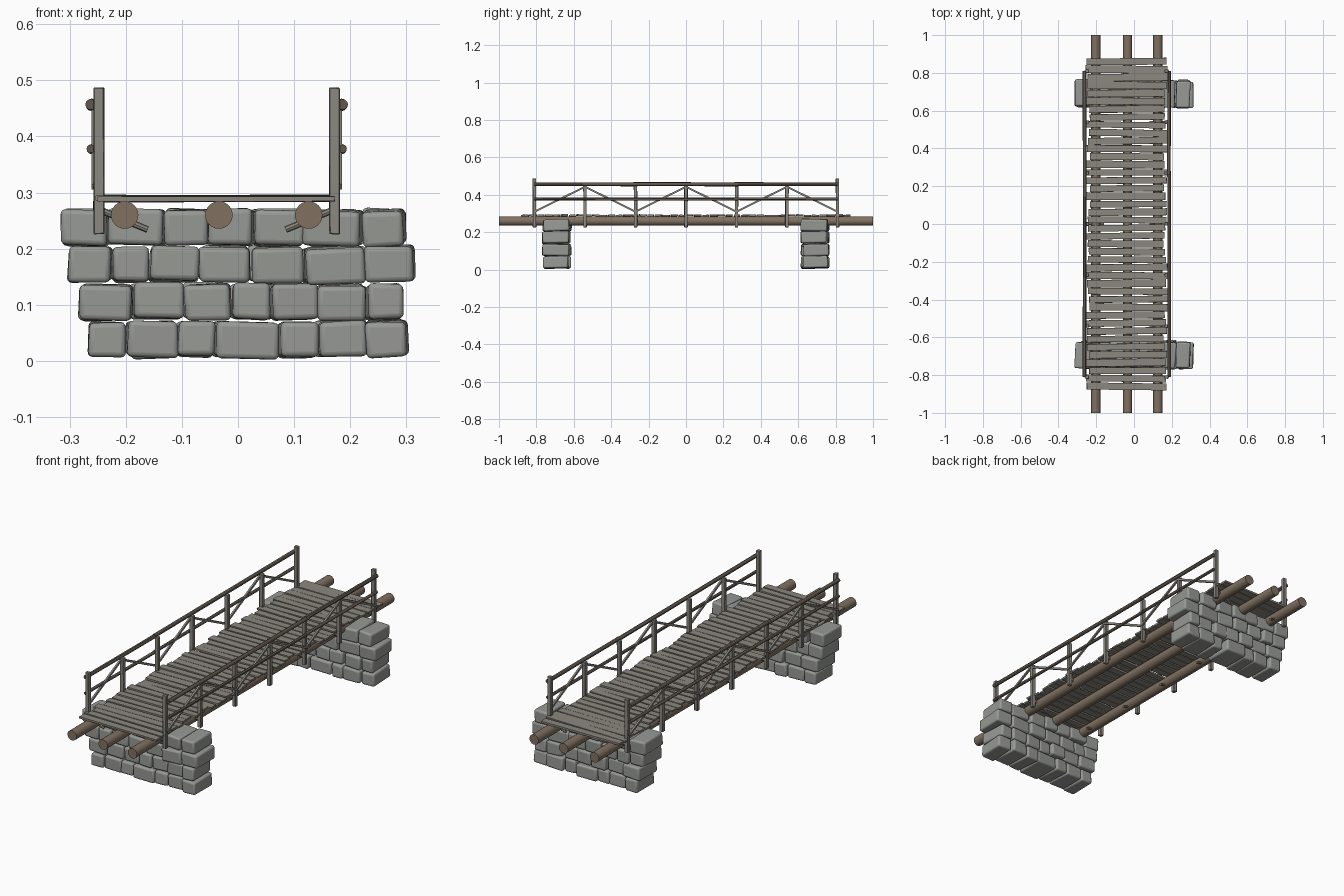
import bpy, bmesh, math, random
from mathutils import Vector, Matrix, Euler

if "Cube" in bpy.data.objects:
    bpy.data.objects.remove(bpy.data.objects["Cube"])

random.seed(7)
R = random.uniform


def material(name, rgb):
    m = bpy.data.materials.new(name)
    m.diffuse_color = (*rgb, 1)
    m.use_nodes = True
    m.node_tree.nodes["Principled BSDF"].inputs["Base Color"].default_value = m.diffuse_color
    return m


LOG = material("log_wood", (0.22, 0.165, 0.12))
RAIL = material("rail_wood", (0.12, 0.095, 0.075))
PLANK = material("weathered_wood", (0.26, 0.245, 0.215))
STONE = material("stone", (0.31, 0.32, 0.30))


def finish(name, bm, mat, bevel=0, segments=1, angle=30):
    bmesh.ops.recalc_face_normals(bm, faces=bm.faces)
    me = bpy.data.meshes.new(name)
    bm.to_mesh(me)
    bm.free()
    me.materials.append(mat)
    ob = bpy.data.objects.new(name, me)
    bpy.context.collection.objects.link(ob)
    if bevel:
        mod = ob.modifiers.new("bevel", "BEVEL")
        mod.width, mod.segments = bevel, segments
    bpy.ops.object.select_all(action="DESELECT")
    ob.select_set(True)
    bpy.context.view_layer.objects.active = ob
    bpy.ops.object.shade_smooth_by_angle(angle=math.radians(angle))
    return ob


def box(bm, center, size, rot=(0, 0, 0), jitter=0):
    mat = (Matrix.Translation(center) @ Euler(rot).to_matrix().to_4x4()
           @ Matrix.Diagonal((*size, 1)))
    verts = bmesh.ops.create_cube(bm, size=1, matrix=mat)["verts"]
    for v in verts:
        v.co += Vector((R(-1, 1), R(-1, 1), R(-1, 1))) * jitter


def rod(bm, a, b, radius, sides=12):
    a, b = Vector(a), Vector(b)
    d = b - a
    mat = Matrix.Translation((a + b) / 2) @ d.to_track_quat("Z", "Y").to_matrix().to_4x4()
    bmesh.ops.create_cone(bm, cap_ends=True, segments=sides, radius1=radius,
                          radius2=radius, depth=d.length, matrix=mat)


# Three long carrying logs
for i, x in enumerate((-0.202, -0.034, 0.126)):
    bm = bmesh.new()
    rod(bm, (x, -1, 0.26), (x, 1, 0.26), 0.0245, 24)
    finish(f"log_beam_{i + 1}", bm, LOG)

# Uneven deck planks
bm = bmesh.new()
count = 42
for i in range(count):
    end = i in (0, count - 1)
    y = -0.86 + 1.72 * i / (count - 1)
    left, right = -0.243 + R(-0.015, 0.012), 0.168 + R(-0.012, 0.012)
    if end:
        left, right = -0.25, 0.172
    box(bm, ((left + right) / 2, y, 0.289 + (0 if end else R(-0.001, 0.002))),
        (right - left, 0.036 + R(-0.004, 0.004), 0.009),
        (0, 0 if end else R(-0.006, 0.006), R(-0.018, 0.018)), 0.0008)
finish("deck_planks", bm, PLANK)

# Railings on both sides
post_ys = [-0.81 + 0.27 * i for i in range(7)]
for name, px, s, log_x in (("left", -0.248, -1, -0.202), ("right", 0.172, 1, 0.126)):
    posts, braces, pegs = bmesh.new(), bmesh.new(), bmesh.new()
    for i, y in enumerate(post_ys):
        top = 0.487 if i in (0, 6) else 0.455
        box(posts, (px, y, (top + 0.226) / 2), (0.019, 0.018, top - 0.226), jitter=0.0008)
        # slanted peg tying each post through the outer log
        rod(pegs, (px, y, 0.27), (log_x - s * 0.041, y, 0.234), 0.006, 8)
    for i in range(6):
        z0, z1 = (0.31, 0.443) if i % 2 == 0 else (0.443, 0.31)
        a = Vector((px + s * 0.009, post_ys[i], z0))
        b = Vector((px + s * 0.009, post_ys[i + 1], z1))
        d = b - a
        box(braces, (a + b) / 2, (0.009, d.length, 0.010), (math.atan2(d.z, d.y), 0, 0))
    finish(name + "_posts", posts, PLANK, 0.0015)
    finish(name + "_diagonal_braces", braces, PLANK)
    finish(name + "_pegs", pegs, PLANK)
    # handrail and middle rail, each of two lapped poles
    for part, z, r in (("handrail", 0.457, 0.0095), ("middle_rail", 0.378, 0.0075)):
        bm = bmesh.new()
        split = s * 0.27
        x = px + s * 0.0145
        rod(bm, (x, -0.81, z), (x - s * 0.001, split + 0.01, z - 0.002), r)
        rod(bm, (x - s * 0.002, split - 0.01, z + 0.001), (x, 0.81, z), r)
        finish(f"{name}_{part}", bm, RAIL)

# Stone piers: joint positions along x for each course, bottom to top
COURSES = (
    (-0.267, -0.200, -0.108, -0.043, 0.072, 0.143, 0.228, 0.302),
    (-0.282, -0.188, -0.095, -0.011, 0.058, 0.140, 0.228, 0.293),
    (-0.302, -0.225, -0.158, -0.071, 0.023, 0.118, 0.226, 0.315),
    (-0.314, -0.230, -0.130, -0.050, 0.028, 0.118, 0.223, 0.297),
)
for name, side in (("front", -1), ("back", 1)):
    bm = bmesh.new()
    for row, joints in enumerate(COURSES):
        z = 0.039 + 0.0665 * row
        for k, (x0, x1) in enumerate(zip(joints, joints[1:])):
            if side > 0 and 0 < k < 6:
                x0, x1 = x0 + R(-0.008, 0.008), x1 + R(-0.008, 0.008)
            box(bm, ((x0 + x1) / 2, side * 0.69 + R(-0.008, 0.008), z + R(-0.002, 0.002)),
                (x1 - x0 - 0.002, 0.138 + R(-0.008, 0.006), 0.063),
                (R(-0.03, 0.03), R(-0.04, 0.04), R(-0.06, 0.06)), 0.002)
    lowest = min(v.co.z for v in bm.verts)
    if lowest < 0:
        bmesh.ops.translate(bm, verts=bm.verts, vec=(0, 0, -lowest))
    finish(name + "_stone_pier", bm, STONE, 0.009, 3, 40)
